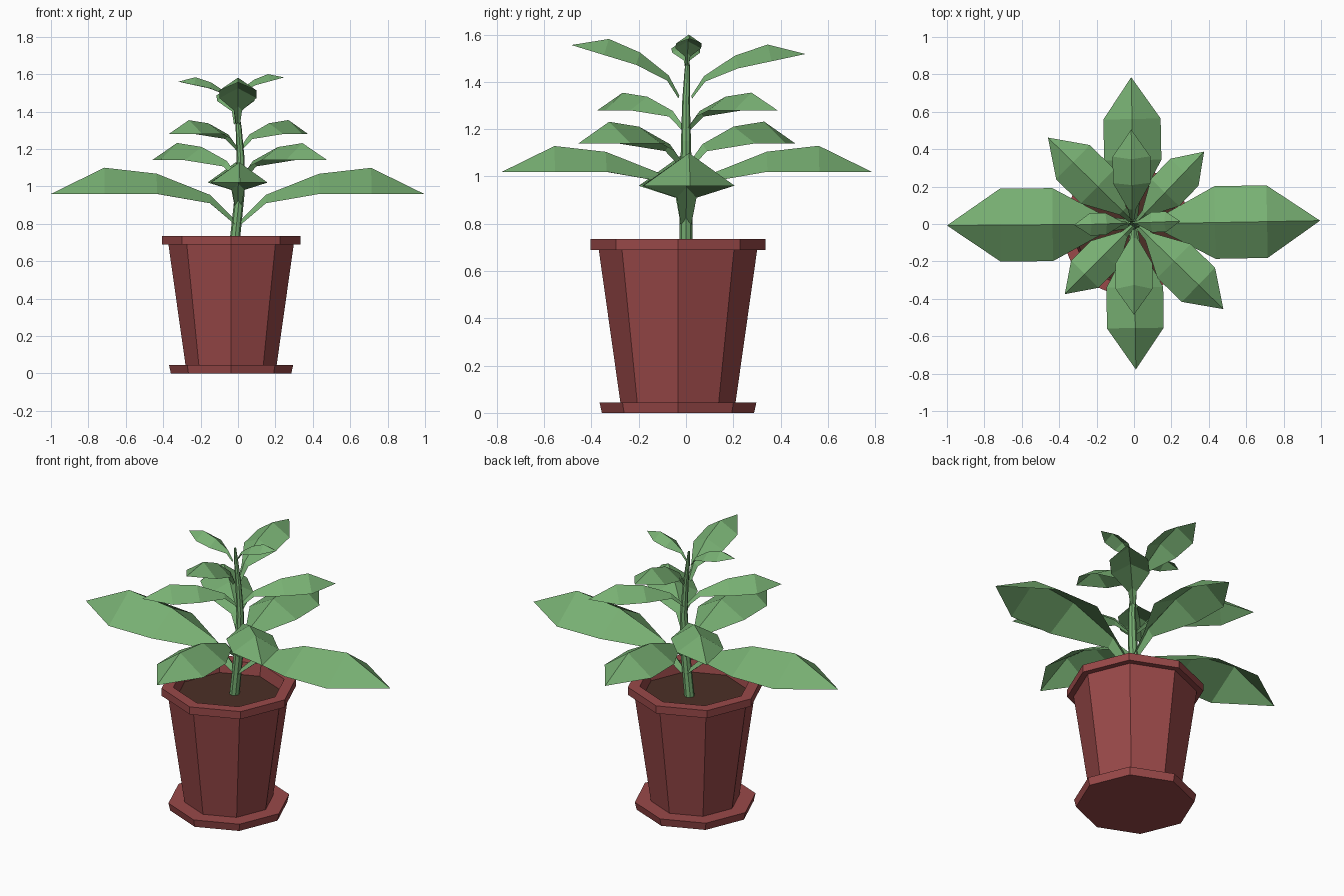
import bpy, bmesh, math
from mathutils import Vector

if "Cube" in bpy.data.objects:
    bpy.data.objects.remove(bpy.data.objects["Cube"])


def material(name, rgb):
    m = bpy.data.materials.new(name)
    m.diffuse_color = (*rgb, 1)
    m.use_nodes = True
    m.node_tree.nodes["Principled BSDF"].inputs["Base Color"].default_value = m.diffuse_color
    return m


RED = material("terracotta red", (0.319, 0.066, 0.066))
SOIL = material("dark soil", (0.072, 0.028, 0.019))
GREEN = material("leaf green", (0.187, 0.434, 0.171))


def finish(name, bm, mat):
    me = bpy.data.meshes.new(name)
    bm.to_mesh(me)
    bm.free()
    me.materials.append(mat)
    ob = bpy.data.objects.new(name, me)
    bpy.context.collection.objects.link(ob)
    return ob


def rings(name, sections, mat, sides=8, cap_start=True, cap_end=True):
    """Skin between horizontal rings given as (x, y, z, radius)."""
    bm = bmesh.new()
    loops = []
    for x, y, z, r in sections:
        loops.append([bm.verts.new((x + r * math.cos(a), y + r * math.sin(a), z))
                      for a in (2 * math.pi * i / sides for i in range(sides))])
    for lo, hi in zip(loops, loops[1:]):
        for i in range(sides):
            j = (i + 1) % sides
            bm.faces.new((lo[i], lo[j], hi[j], hi[i]))
    if cap_start:
        bm.faces.new(loops[0][::-1])
    if cap_end:
        bm.faces.new(loops[-1])
    return finish(name, bm, mat)


# Octagonal pot, saucer and soil share one centre
CX, CY = -0.037, -0.034


def turned(name, profile, mat, **caps):
    return rings(name, [(CX, CY, z, r) for r, z in profile], mat, **caps)


turned("saucer", [(0.322, 0), (0.332, 0.045)], RED)
turned("pot", [(0.243, 0.04), (0.335, 0.69), (0.37, 0.69), (0.37, 0.735),
               (0.305, 0.735), (0.29, 0.65)], RED, cap_end=False)
turned("soil", [(0.288, 0.64), (0.292, 0.665)], SOIL)

# Slightly curved, tapering stem
rings("stem", [(-0.024, 0, 0.65, 0.028), (-0.012, 0, 0.76, 0.027),
               (0.008, 0, 0.95, 0.026), (0.014, 0, 1.15, 0.021),
               (0.003, 0, 1.32, 0.016), (-0.014, 0.005, 1.44, 0.012),
               (-0.025, 0.008, 1.53, 0.006)], GREEN)

# Folded leaf template in units of length: (distance, half width, edge z, ridge z)
LEAF = [(0.015, 0.022, -0.165, -0.14), (0.15, 0.042, -0.05, -0.005),
        (0.435, 0.195, 0, 0.108), (0.715, 0.195, 0, 0.14)]


def leaf(name, root, tip, tip_z, tilt=0):
    root, tip = Vector(root), Vector(tip)
    d = (tip - root).normalized()
    side = Vector((-d.y, d.x))
    c, s = math.cos(math.radians(tilt)), math.sin(math.radians(tilt))
    length = (tip - root).length / c
    z0 = tip_z - length * s
    bm = bmesh.new()

    def vert(u, w, h):
        p = root + d * length * (u * c - h * s) + side * length * w
        return bm.verts.new((p.x, p.y, z0 + length * (u * s + h * c)))

    rows = [(vert(u, w, e), vert(u, 0, r), vert(u, -w, e)) for u, w, e, r in LEAF]
    end = vert(1, 0, 0)
    for a, b in zip(rows, rows[1:]):
        bm.faces.new((a[1], b[1], b[0], a[0]))
        bm.faces.new((a[2], b[2], b[1], a[1]))
    left, mid, right = rows[-1]
    bm.faces.new((mid, end, left))
    bm.faces.new((right, end, mid))
    return finish(name, bm, GREEN)


# Opposite leaf pairs from the bottom up
leaf("bottom_leaf_right", (0, 0), (0.995, 0.018), 0.96)
leaf("bottom_leaf_left", (0, 0), (-1.0, -0.008), 0.96)
leaf("second_leaf_back", (0, 0), (-0.015, 0.785), 1.02)
leaf("second_leaf_front", (0, 0), (0.01, -0.778), 1.02)
leaf("third_leaf_back_left", (0.01, 0), (-0.46, 0.462), 1.14)
leaf("third_leaf_front_right", (0.01, 0), (0.478, -0.455), 1.14)
leaf("fourth_leaf_back_right", (0.005, 0), (0.375, 0.387), 1.28)
leaf("fourth_leaf_front_left", (0.005, 0), (-0.37, -0.375), 1.28)
leaf("fifth_leaf_front", (0, 0), (0, -0.485), 1.556, 17)
leaf("fifth_leaf_back", (-0.01, 0), (-0.015, 0.505), 1.518, 12)
leaf("top_leaf_left", (-0.022, 0.005), (-0.32, -0.005), 1.56, 12)
leaf("top_leaf_right", (-0.022, 0.005), (0.247, 0.015), 1.583, 15)
